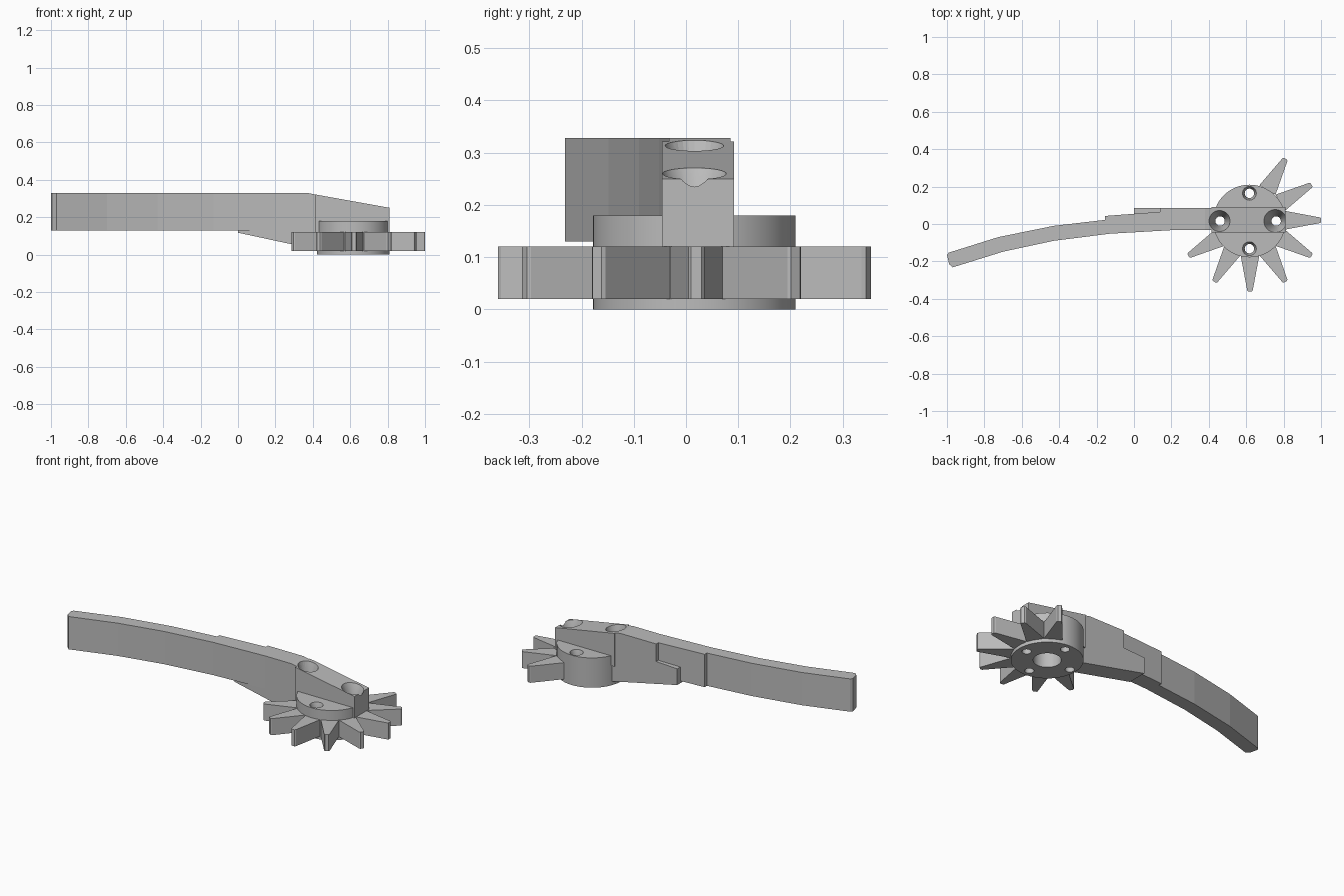
import bpy, bmesh, math
from mathutils import Matrix, Vector

cube = bpy.data.objects.get("Cube")
if cube:
    bpy.data.objects.remove(cube, do_unlink=True)

grey = bpy.data.materials.new("plain grey")
grey.use_nodes = True
colour = (0.5, 0.5, 0.5, 1)
grey.diffuse_color = colour
grey.node_tree.nodes["Principled BSDF"].inputs["Base Color"].default_value = colour

HUB = Vector((0.617, 0.016, 0))
GEAR = Vector((0.62, 0.02, 0))


def finish(name, bm):
    bmesh.ops.recalc_face_normals(bm, faces=bm.faces)
    mesh = bpy.data.meshes.new(name)
    bm.to_mesh(mesh)
    bm.free()
    mesh.materials.append(grey)
    obj = bpy.data.objects.new(name, mesh)
    bpy.context.collection.objects.link(obj)
    return obj


def extrude(bm, points, offset):
    """Turn a closed outline into a solid."""
    face = bm.faces.new([bm.verts.new(p) for p in points])
    ext = bmesh.ops.extrude_face_region(bm, geom=[face], use_keep_orig=True)
    verts = [g for g in ext["geom"] if isinstance(g, bmesh.types.BMVert)]
    bmesh.ops.translate(bm, verts=verts, vec=offset)


def plan_prism(name, outline, z0, z1):
    bm = bmesh.new()
    extrude(bm, [(x, y, z0) for x, y in outline], (0, 0, z1 - z0))
    return finish(name, bm)


def side_prism(name, outline, y0, y1):
    bm = bmesh.new()
    extrude(bm, [(x, y0, z) for x, z in outline], (0, y1 - y0, 0))
    return finish(name, bm)


def turned(name, profile, centre, sides=64):
    """Solid of revolution from (radius, height) pairs."""
    bm = bmesh.new()
    rings = []
    for r, z in profile:
        rings.append([bm.verts.new((centre.x + r * math.cos(math.tau * i / sides),
                                    centre.y + r * math.sin(math.tau * i / sides), z))
                      for i in range(sides)])
    for a, b in zip(rings, rings[1:]):
        for i in range(sides):
            j = (i + 1) % sides
            bm.faces.new((a[i], a[j], b[j], b[i]))
    bm.faces.new(rings[0])
    bm.faces.new(rings[-1])
    return finish(name, bm)


# Curved handle with a chamfered tip
front = [(-0.97, -0.232), (-0.7, -0.148), (-0.43, -0.09), (-0.13, -0.052), (0.2, -0.033)]
back = [(0.14, 0.065), (-0.155, 0.043), (-0.155, 0.022), (-0.43, -0.01),
        (-0.725, -0.07), (-0.99, -0.153), (-1.0, -0.165), (-0.988, -0.215)]
plan_prism("handle", front + back, 0.13, 0.328)

# Stepped root that carries the handle into the hub
root = side_prism("handle_root", [
    (0, 0.117), (0.45, 0.02), (0.45, 0.17), (0.42, 0.17), (0.42, 0.32),
    (0.38, 0.328), (0.14, 0.328), (0.14, 0.222), (0, 0.215)], -0.033, 0.085)

# Sloping clamp block across the hub
block = side_prism("clamp_block", [
    (0.415, 0.12), (0.811, 0.12), (0.811, 0.25), (0.415, 0.321)], -0.046, 0.092)

# Round hub
hub = turned("hub", [(0.194, 0), (0.194, 0.18)], HUB)

# Pointed teeth, leaving one quarter of the rim bare
bm = bmesh.new()
for step in range(-5, 3):
    turn = Matrix.Translation(GEAR) @ Matrix.Rotation(math.radians(30 * step), 4, "Z")
    tooth = [(0.187, -0.05), (0.374, -0.015), (0.38, -0.01),
             (0.38, 0.01), (0.374, 0.015), (0.187, 0.05)]
    extrude(bm, [turn @ Vector((x, y, 0.02)) for x, y in tooth], (0, 0, 0.1))
finish("gear_teeth", bm)

# Countersunk screw holes and the bore underneath
holes = [(0, 0.148, 0.14, 0.18, 0.037), (0, -0.148, 0.14, 0.18, 0.037),
         (-0.157, 0, 0.2, 0.313, 0.056), (0.143, 0, 0.17, 0.262, 0.062)]
cutters = [turned("bore_cutter", [(0.075, -0.05), (0.075, 0.11)], HUB)]
for dx, dy, z0, z1, wide in holes:
    narrow = 0.025
    flare = narrow + (wide - narrow) * (0.4 - z0) / (z1 - z0)
    # Rim holes stay clear of the block, so their flare stops just above the hub
    top = (flare, 0.4) if dy == 0 else (wide + 0.003, z1 + 0.01)
    cutters.append(turned("screw_cutter", [(narrow, -0.05), (narrow, z0), top],
                          HUB + Vector((dx, dy, 0)), 32))

for part in (hub, block, root):
    bpy.context.view_layer.objects.active = part
    for cutter in cutters:
        if part is not hub and cutter in cutters[:3]:
            continue
        mod = part.modifiers.new("hole", "BOOLEAN")
        mod.operation = "DIFFERENCE"
        mod.solver = "EXACT"
        mod.object = cutter
        bpy.ops.object.modifier_apply(modifier=mod.name)

for cutter in cutters:
    bpy.data.objects.remove(cutter, do_unlink=True)

# Smooth the turned surfaces
bpy.ops.object.select_all(action="DESELECT")
for part in (hub, block):
    part.select_set(True)
bpy.context.view_layer.objects.active = hub
bpy.ops.object.shade_smooth_by_angle(angle=math.radians(25))
